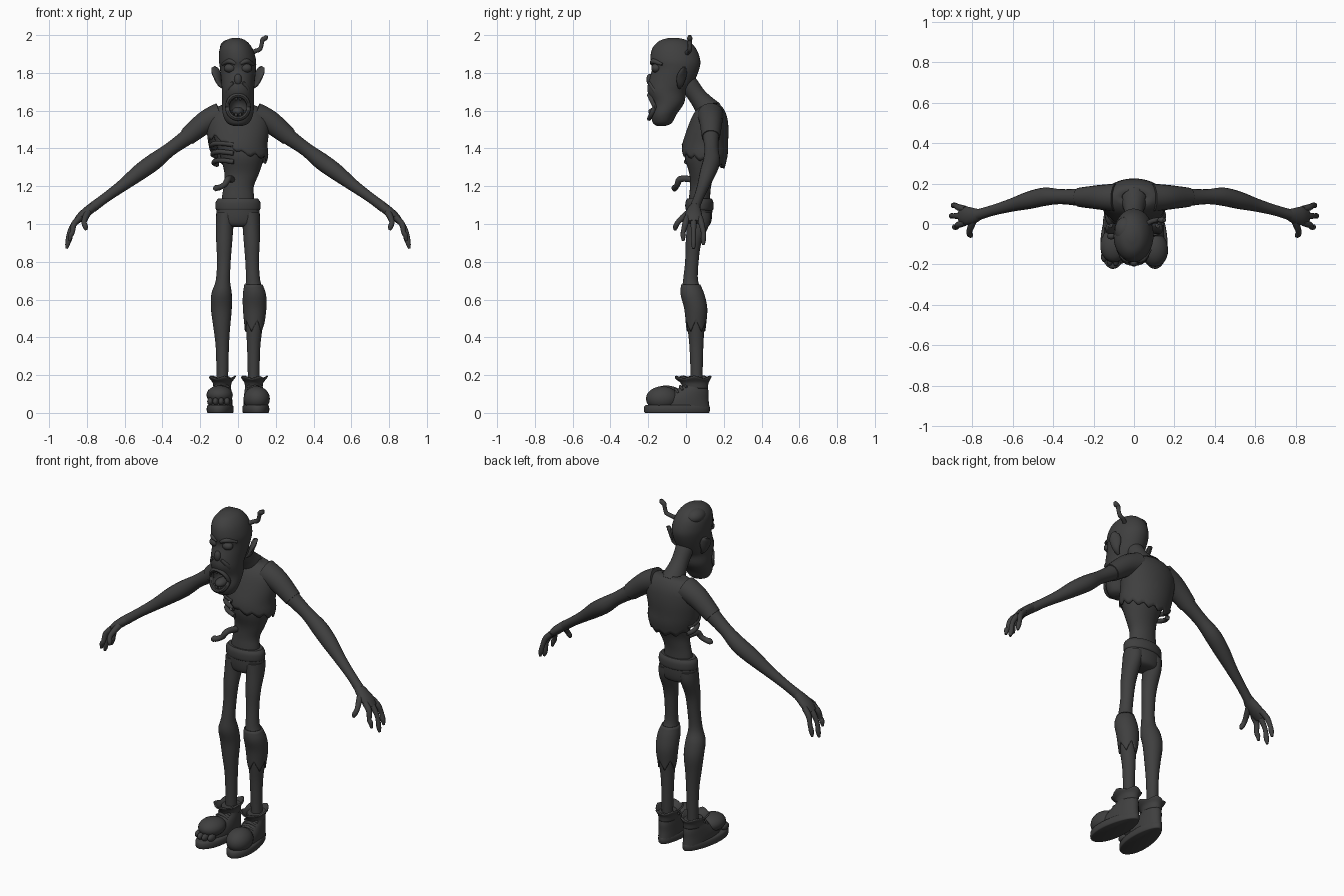
import bpy, bmesh, math
from mathutils import Vector

TAU = 2 * math.pi
grey = bpy.data.materials.new("charcoal grey")
grey.diffuse_color = (0.05, 0.05, 0.05, 1)


def finish(name, bm, closed=True):
    if closed:
        bmesh.ops.recalc_face_normals(bm, faces=bm.faces)
    me = bpy.data.meshes.new(name)
    bm.to_mesh(me)
    bm.free()
    ob = bpy.data.objects.new(name, me)
    bpy.context.collection.objects.link(ob)
    me.materials.append(grey)
    bpy.ops.object.select_all(action='DESELECT')
    ob.select_set(True)
    bpy.context.view_layer.objects.active = ob
    bpy.ops.object.shade_smooth_by_angle(angle=math.radians(45))
    return ob


def skin(name, rings, caps=True, loop=False):
    """Join rings of points with quads."""
    bm = bmesh.new()
    vs = [[bm.verts.new(p) for p in ring] for ring in rings]
    n = len(vs[0])
    pairs = list(zip(vs, vs[1:])) + ([(vs[-1], vs[0])] if loop else [])
    for a, b in pairs:
        for i in range(n):
            j = (i + 1) % n
            bm.faces.new((a[i], b[i], b[j], a[j]))
    if caps and not loop:
        bm.faces.new(vs[0])
        bm.faces.new(vs[-1][::-1])
    return finish(name, bm, caps)


def smooth(pts, k=4):
    """Catmull-Rom through tuples."""
    out = []
    for i in range(len(pts) - 1):
        p = [Vector(pts[min(max(i + d, 0), len(pts) - 1)]) for d in (-1, 0, 1, 2)]
        for s in range(k):
            t = s / k
            out.append(0.5 * (2 * p[1] + (p[2] - p[0]) * t
                              + (2 * p[0] - 5 * p[1] + 4 * p[2] - p[3]) * t * t
                              + (3 * p[1] - p[0] - 3 * p[2] + p[3]) * t ** 3))
    return out + [Vector(pts[-1])]


def point(row, a, taper=0):
    z, cx, cy, rx, ry = row
    return (cx + rx * math.cos(a) * (1 - taper * math.sin(a)), cy + ry * math.sin(a), z)


def loft(name, rows, n=28, taper=0, k=4):
    """Upright body from (z, cx, cy, rx, ry) rows."""
    return skin(name, [[point(r, TAU * i / n, taper) for i in range(n)] for r in smooth(rows, k)])


def at(rows, z):
    """Profile row at height z; rows ascend."""
    z = min(max(z, rows[0][0]), rows[-1][0])
    for a, b in zip(rows, rows[1:]):
        if z <= b[0]:
            return Vector(a).lerp(Vector(b), (z - a[0]) / (b[0] - a[0]))


def cloth(name, rows, top, bottom, n=64, m=14):
    """Torn cloth shell, its edges given as functions of angle."""
    rows = smooth(rows)
    rings = [[point(at(rows, top(a) + (bottom(a) - top(a)) * s / m), a)
              for a in (TAU * i / n for i in range(n))] for s in range(m + 1)]
    ob = skin(name, rings, caps=False)
    mod = ob.modifiers.new("thickness", 'SOLIDIFY')
    mod.thickness, mod.offset = 0.008, -1
    return ob


def tube(name, path, n=14, k=4, loop=False):
    """Round limb from (x, y, z, rx, ry) points."""
    pts = [Vector(p) for p in path] if loop else smooth(path, k)
    rings = []
    for i, p in enumerate(pts):
        if loop:
            d = pts[(i + 1) % len(pts)].xyz - pts[i - 1].xyz
        else:
            d = pts[min(i + 1, len(pts) - 1)].xyz - pts[max(i - 1, 0)].xyz
        side = d.cross(Vector((0, 0, 1) if not loop else (0, 1, 0))).normalized()
        up = side.cross(d).normalized()
        rings.append([p.xyz + side * p[3] * math.cos(TAU * j / n) + up * p[4] * math.sin(TAU * j / n)
                      for j in range(n)])
    return skin(name, rings, loop=loop)


def cord(name, pts, n=10):
    return tube(name, [(x, y, z, r, r) for x, y, z, r in pts], n)


def ball(name, c, r):
    bm = bmesh.new()
    bmesh.ops.create_uvsphere(bm, u_segments=20, v_segments=12, radius=1)
    bmesh.ops.scale(bm, vec=r, verts=bm.verts)
    bmesh.ops.translate(bm, vec=c, verts=bm.verts)
    return finish(name, bm)


def zigzag(a, count):
    return abs((a / TAU * count) % 1 - 0.5) * 2


# head with open mouth
head = loft("head", [(1.52, 0, -.13, .025, .025), (1.535, 0, -.125, .058, .05), (1.58, 0, -.118, .08, .068),
                     (1.64, 0, -.095, .085, .085), (1.70, 0, -.1, .085, .103), (1.75, 0, -.08, .088, .12),
                     (1.82, 0, -.055, .095, .125), (1.87, -.003, -.057, .098, .132),
                     (1.93, -.01, -.063, .086, .115), (1.97, -.012, -.065, .055, .075),
                     (1.986, -.012, -.065, .015, .02)], n=36)
cutter = ball("mouth_cutter", (0, -.2, 1.625), (.052, .09, .058))
cutter.hide_render = True
cutter.hide_set(True)
cut = head.modifiers.new("mouth", 'BOOLEAN')
cut.operation, cut.object, cut.solver = 'DIFFERENCE', cutter, 'EXACT'
ball("tongue", (0, -.15, 1.595), (.032, .05, .025))
lip = []
for i in range(28):
    a = TAU * i / 28
    lip.append((.056 * math.cos(a), -.165 - .03 * abs(math.sin(a)), 1.62 + .062 * math.sin(a), .012, .012))
tube("lips", lip, 8, loop=True)
for x in (-.03, -.01, .012, .032):
    ball("upper_tooth", (x, -.19 + abs(x) * .4, 1.667), (.008, .007, .013))
    ball("lower_tooth", (x, -.195 + abs(x) * .5, 1.578), (.008, .007, .012))
ball("nose", (0, -.192, 1.765), (.02, .018, .03))
ball("skull_patch", (-.045, -.03, 1.935), (.05, .065, .042))
for s in (1, -1):
    ball("eyelid", (s * .042, -.158, 1.825), (.032, .026, .024))
    cord("brow", [(s * .012, -.182, 1.848, .008), (s * .045, -.172, 1.862, .014), (s * .082, -.125, 1.845, .007)])
    cord("cheek_fold", [(s * .025, -.195, 1.75, .008), (s * .05, -.17, 1.715, .014), (s * .06, -.14, 1.66, .008)])
    tube("ear", [(s * .08, -.035, 1.72, .008, .006), (s * .1, -.03, 1.745, .02, .012),
                 (s * .113, -.022, 1.79, .032, .014), (s * .122, -.012, 1.822, .022, .01),
                 (s * .122, -.01, 1.835, .006, .005)])
cord("head_string", [(.06, .0, 1.9, .012), (.09, .015, 1.915, .012), (.115, .02, 1.925, .012),
                     (.125, .02, 1.95, .011), (.13, .02, 1.975, .013), (.145, .02, 1.985, .014), (.15, .02, 1.998, .008)])

# neck and torso
cord("neck", [(0, -.03, 1.79, .05), (0, .01, 1.745, .05), (0, .065, 1.67, .049), (0, .13, 1.59, .07)], 20)
loft("abdomen", [(1.05, 0, .07, .09, .06), (1.14, 0, .072, .085, .056), (1.2, .004, .077, .08, .056),
                 (1.27, .02, .085, .092, .068), (1.36, .022, .095, .117, .103), (1.45, .01, .11, .135, .105),
                 (1.54, 0, .122, .14, .085), (1.6, 0, .13, .08, .05)])
chest = [(1.27, .012, .095, .125, .103), (1.36, .01, .1, .15, .12), (1.42, 0, .101, .156, .121),
         (1.5, 0, .115, .165, .11), (1.57, 0, .125, .16, .092), (1.615, 0, .13, .118, .066), (1.64, 0, .135, .06, .035)]


def shirt_hem(a):
    back = 0.5 + 0.5 * math.sin(a)
    wound = max(0, math.cos(a - math.radians(212))) ** 3
    return 1.355 - .065 * back + .11 * wound + .025 * zigzag(a, 13)


cloth("torn_shirt", chest, lambda a: 1.64, shirt_hem)
for i, z in enumerate((1.325, 1.37, 1.415)):
    arc = [math.radians(150 + 22 * j) for j in range(6)]
    cord("rib", [(.0 + (.128 + .006 * i) * math.cos(a), .1 + (.1 + .006 * i) * math.sin(a), z + .012 * math.sin(2 * a),
                  .013) for a in arc])
cord("gut", [(-.03, .04, 1.235, .018), (-.045, -.005, 1.24, .017), (-.055, -.035, 1.235, .017),
             (-.07, -.045, 1.21, .015), (-.095, -.055, 1.195, .015), (-.115, -.06, 1.19, .017), (-.125, -.06, 1.178, .01)])

# trousers
loft("hips", [(.985, 0, .07, .05, .035), (.998, 0, .07, .1, .058), (1.04, 0, .07, .113, .068),
              (1.1, 0, .07, .112, .068), (1.13, 0, .07, .1, .06)])
loft("waistband", [(1.07, 0, .071, .108, .066), (1.08, 0, .071, .118, .074), (1.115, 0, .071, .118, .074),
                   (1.135, 0, .071, .105, .064)])


def leg_rows(s, grow=0):
    return [(z, s * x, y, rx + grow, ry + grow) for z, x, y, rx, ry in (
        (.08, .085, .055, .03, .03), (.2, .083, .056, .031, .032), (.35, .083, .055, .035, .037),
        (.45, .086, .053, .044, .045), (.55, .088, .052, .055, .054), (.63, .087, .034, .054, .056),
        (.7, .08, .024, .038, .04), (.8, .075, .031, .036, .036), (.9, .073, .04, .042, .042),
        (1.0, .07, .065, .047, .06), (1.06, .065, .07, .05, .062))]


for s in (1, -1):
    loft("leg", leg_rows(s), 22)
cloth("torn_trouser_leg", leg_rows(1, .007), lambda a: .68, lambda a: .43 + .06 * zigzag(a, 5), 40)

# arms and hands
for s in (1, -1):
    arm = [(.09, .13, 1.575, .065), (.17, .132, 1.54, .056), (.27, .132, 1.46, .043), (.36, .135, 1.395, .037),
           (.44, .135, 1.333, .045), (.52, .117, 1.275, .043), (.61, .092, 1.205, .032), (.7, .067, 1.14, .026),
           (.77, .046, 1.088, .027)]
    cord("arm", [(s * x, y, z, r) for x, y, z, r in arm], 18)
    cord("sleeve", [(s * x, y, z, r + .005) for x, y, z, r in arm[:3]], 18)
    tube("palm", [(s * .755, .05, 1.1, .024, .024), (s * .79, .042, 1.073, .038, .026),
                  (s * .83, .04, 1.04, .046, .024), (s * .86, .04, 1.01, .035, .016)])
    for y0, y1, x, z in ((.073, .092, .898, .9), (.04, .04, .907, .88), (.007, -.015, .892, .92)):
        cord("finger", [(s * .835, y0, 1.035, .017), (s * .868, (y0 + y1) / 2, 1.0, .016),
                        (s * (x - .015), y1, .955, .013), (s * (x - .006), y1, z + .02, .014), (s * x, y1, z - .01, .007)])
    cord("thumb", [(s * .79, .03, 1.07, .02), (s * .805, -.01, 1.04, .017), (s * .815, -.042, 1.01, .014),
                   (s * .808, -.055, .985, .014), (s * .803, -.058, .968, .007)])

# shoes, the one at -x split open over the toes
for s in (1, -1):
    parts = [loft("sole", [(0, 0, -.048, .064, .168), (.006, 0, -.048, .069, .174), (.034, 0, -.048, .069, .174),
                           (.042, 0, -.048, .062, .165)], 36, .14, 2),
             loft("shoe_body", [(.03, 0, -.02, .058, .145), (.07, 0, -.015, .058, .135), (.11, 0, .02, .052, .1),
                                (.14, 0, .045, .046, .07), (.17, 0, .053, .046, .06)], 28)]
    if s > 0:
        parts.append(ball("toe_cap", (0, -.125, .075), (.07, .088, .066)))
    else:
        parts.append(ball("toe_cap", (0, -.105, .095), (.07, .085, .05)))
        for i in range(4):
            x = -.045 + .03 * i
            parts.append(ball("toe", (x, -.185 + abs(x) * .5, .06), (.016, .03, .021)))
    for y, z in ((-.055, .125), (-.03, .14), (-.01, .155)):
        parts.append(cord("lace", [(-.04, y + .01, z - .02, .006), (0, y, z, .008), (.04, y + .01, z - .02, .006)]))
    parts.append(cloth("shoe_collar", [(.13, 0, .05, .046, .066), (.16, 0, .045, .05, .075),
                                       (.178, 0, .038, .064, .092), (.196, 0, .038, .076, .1)],
                       lambda a: .178 + .016 * zigzag(a, 5), lambda a: .13, 40, 8))
    for p in parts:
        p.rotation_euler.z = s * math.radians(5)
        p.location.x = s * .088
